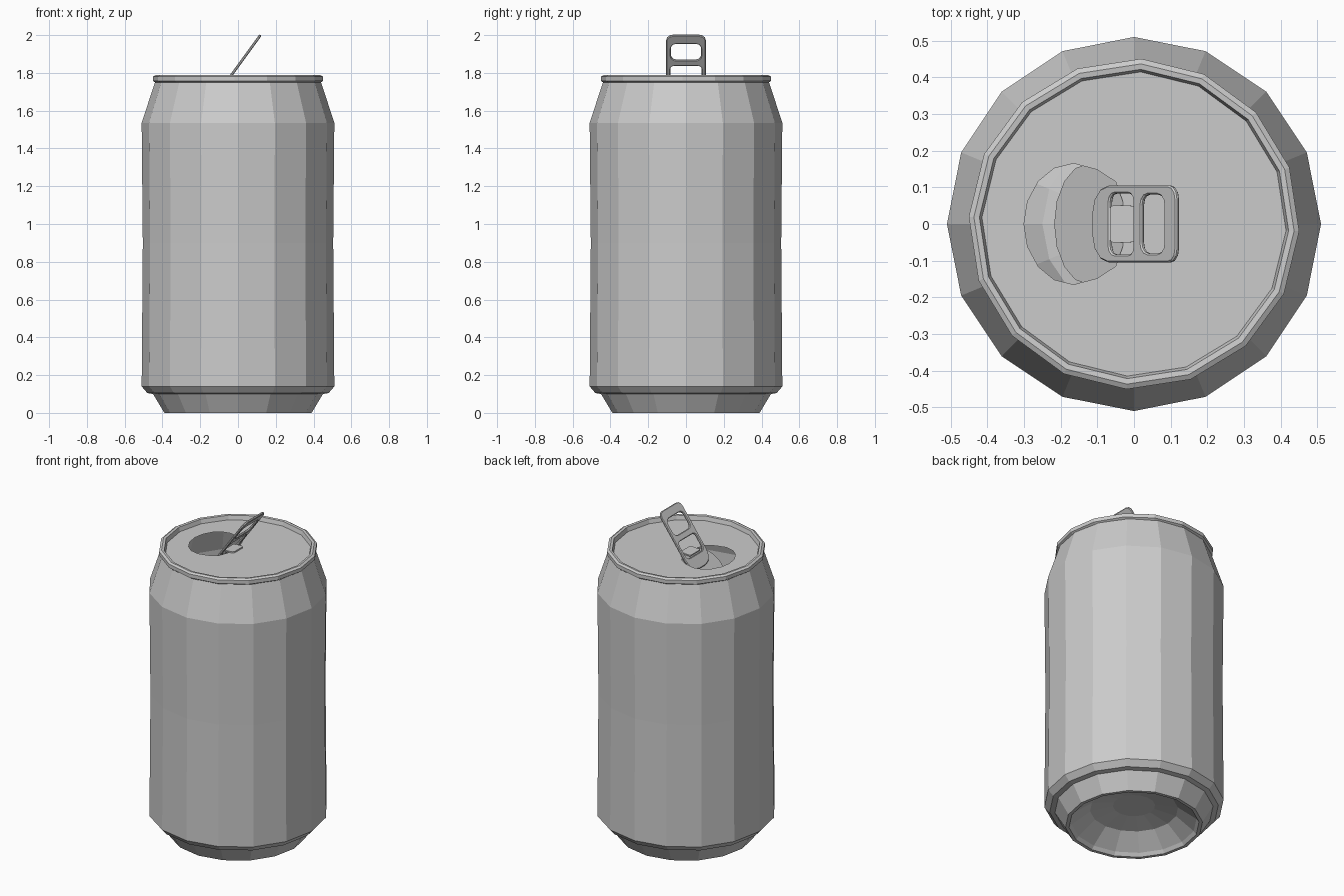
import bpy, bmesh
from math import sin, cos, pi, radians

if "Cube" in bpy.data.objects:
    bpy.data.objects.remove(bpy.data.objects["Cube"])

SIDES = 16
TWIST = radians(-2.5)   # the seamed rim is turned slightly against the body
LID_Z = 1.76


def ring(r, turn=0.0, n=SIDES):
    return [(r * cos(2 * pi * i / n + turn), r * sin(2 * pi * i / n + turn)) for i in range(n)]


def lathe(name, profile, cap_end=False):
    """Revolve (radius, z, turn) rows into a faceted shell."""
    bm = bmesh.new()
    rows = [[bm.verts.new((x, y, z)) for x, y in ring(r, t)] for r, z, t in profile]
    for a, b in zip(rows, rows[1:]):
        for i in range(SIDES):
            j = (i + 1) % SIDES
            bm.faces.new((a[i], a[j], b[j], b[i]))
    if cap_end:
        bm.faces.new(rows[-1])
    me = bpy.data.meshes.new(name)
    bm.to_mesh(me)
    bm.free()
    ob = bpy.data.objects.new(name, me)
    bpy.context.collection.objects.link(ob)
    return ob


def plate(name, loops, loc, tilt=0.0, thick=0.0, bevel=0.0):
    """Flat filled sheet: first loop is the outline, the rest are holes."""
    cu = bpy.data.curves.new(name, 'CURVE')
    cu.dimensions = '2D'
    cu.fill_mode = 'BOTH'
    cu.extrude = thick / 2
    cu.bevel_depth = bevel
    cu.bevel_resolution = 0
    cu.offset = -bevel
    for pts in loops:
        sp = cu.splines.new('POLY')
        sp.points.add(len(pts) - 1)
        for p, (x, y) in zip(sp.points, pts):
            p.co = (x, y, 0, 1)
        sp.use_cyclic_u = True
    ob = bpy.data.objects.new(name, cu)
    ob.location = loc
    ob.rotation_euler = (0, tilt, 0)
    bpy.context.collection.objects.link(ob)
    bpy.ops.object.select_all(action='DESELECT')
    ob.select_set(True)
    bpy.context.view_layer.objects.active = ob
    bpy.ops.object.convert(target='MESH')
    for f in ob.data.polygons:
        f.use_smooth = False
    return ob


def rounded(x0, x1, half, r0, r1, steps=3):
    """Rounded rectangle, radius r0 at the x0 end and r1 at the x1 end."""
    pts = []
    corners = [(x1 - r1, half - r1, r1, 0), (x0 + r0, half - r0, r0, 90),
               (x0 + r0, r0 - half, r0, 180), (x1 - r1, r1 - half, r1, 270)]
    for cx, cy, r, a in corners:
        for i in range(steps + 1):
            t = radians(a + 90 * i / steps)
            pts.append((cx + r * cos(t), cy + r * sin(t)))
    return pts


# body: domed underside, foot, wall with slight waist, neck
lathe("can_body", [
    (0.44, 1.75, 0), (0.51, 1.535, 0), (0.504, 0.9, 0), (0.51, 0.14, 0),
    (0.48, 0.105, 0), (0.45, 0.1, 0), (0.39, 0.0, 0), (0.37, 0.0, 0),
    (0.355, 0.02, 0), (0.25, 0.10, 0), (0.12, 0.125, 0)], cap_end=True)

# seamed rim
lathe("rim", [
    (0.415, LID_Z, TWIST), (0.422, 1.786, TWIST), (0.437, 1.788, TWIST),
    (0.451, 1.78, TWIST), (0.451, 1.757, TWIST), (0.437, 1.748, TWIST)])

# lid with drinking hole
half = [(-0.165 - 0.135 * cos(radians(a)), 0.165 * sin(radians(a))) for a in (22, 45, 67, 90)]
half += [(-0.10, 0.148), (-0.05, 0.115), (-0.03, 0.06)]
hole = [(-0.30, 0)] + half + [(x, -y) for x, y in reversed(half)]
plate("lid", [ring(0.415, TWIST), hole], (0, 0, LID_Z))

# opened flap hanging from the hinge side of the hole
hinge = -0.03
plate("flap", [[(x - hinge, y) for x, y in hole]], (hinge, 0, LID_Z - 0.002), radians(-46))

# lifted pull tab with finger window and rivet window
plate("pull_tab", [rounded(0, 0.39, 0.105, 0.075, 0.035),
                   rounded(0.228, 0.335, 0.08, 0.03, 0.03),
                   rounded(0.08, 0.19, 0.083, 0.025, 0.02)],
      (-0.11, 0, 1.685), radians(-54), 0.006, 0.004)

# tongue that stays riveted to the lid
plate("rivet_tongue", [rounded(-0.065, 0.005, 0.05, 0.008, 0.015)],
      (0, 0, LID_Z + 0.006), radians(-4), 0.008)

# consistent outward normals
for ob in bpy.context.scene.objects:
    bm = bmesh.new()
    bm.from_mesh(ob.data)
    bmesh.ops.remove_doubles(bm, verts=bm.verts, dist=0.0001)
    bmesh.ops.recalc_face_normals(bm, faces=bm.faces)
    if ob.name in ("lid", "flap") and sum(f.normal.z for f in bm.faces) < 0:
        bmesh.ops.reverse_faces(bm, faces=bm.faces)
    bm.to_mesh(ob.data)
    bm.free()
